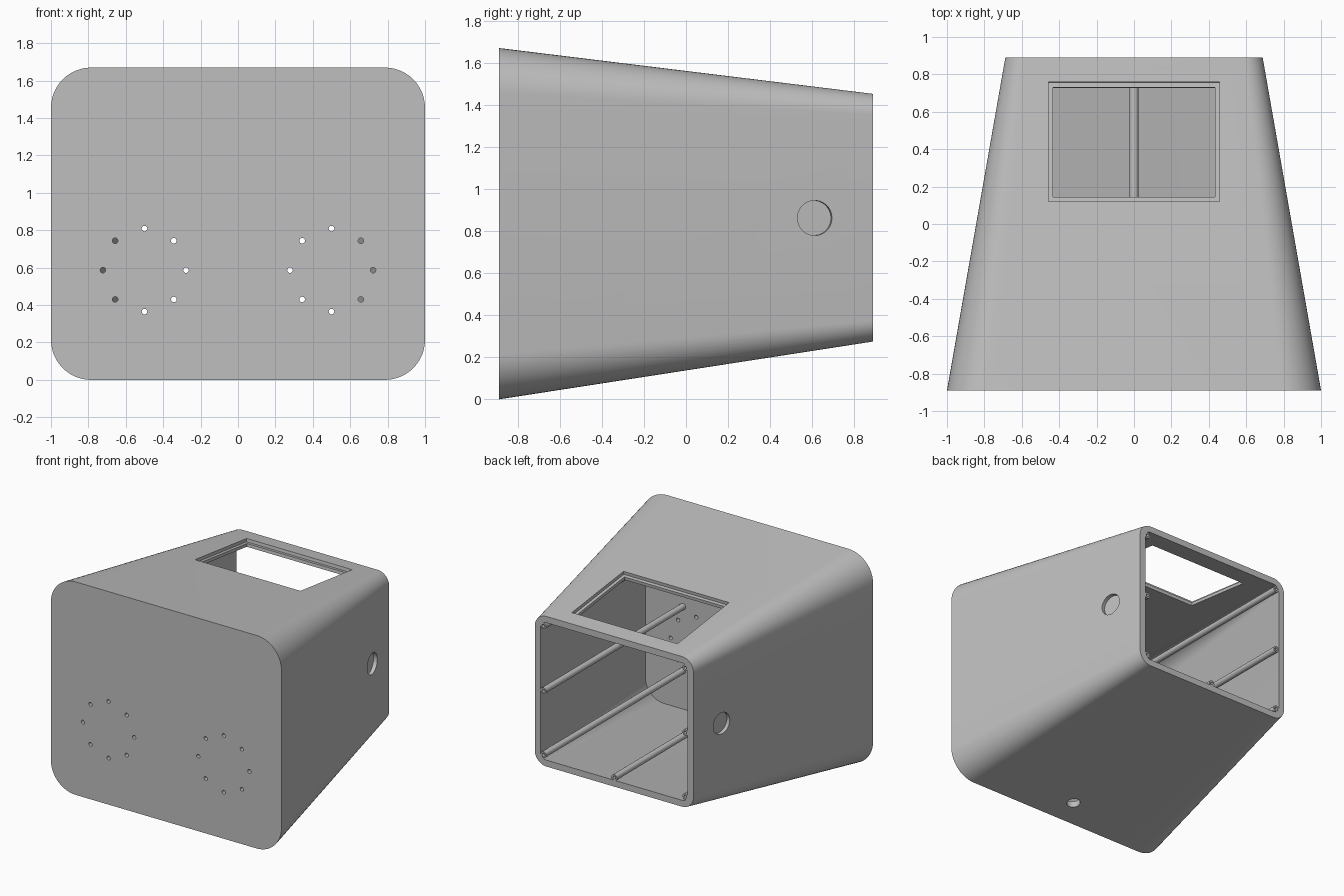
import bpy, bmesh, math
from mathutils import Vector, Matrix

if "Cube" in bpy.data.objects:
    bpy.data.objects.remove(bpy.data.objects["Cube"])

grey = bpy.data.materials.new("light grey")
grey.diffuse_color = (0.52, 0.52, 0.52, 1)
grey.use_nodes = True
grey.node_tree.nodes["Principled BSDF"].inputs["Base Color"].default_value = grey.diffuse_color
Y0, Y1 = -0.89, 0.89
WALL = 0.05


def finish(name, bm):
    bmesh.ops.recalc_face_normals(bm, faces=bm.faces)
    me = bpy.data.meshes.new(name)
    bm.to_mesh(me)
    bm.free()
    ob = bpy.data.objects.new(name, me)
    bpy.context.collection.objects.link(ob)
    me.materials.append(grey)
    return ob


def section(y, inset):
    """Rounded rectangle of the tapered body at depth y."""
    t = (y - Y0) / (Y1 - Y0)
    w = 1 - 0.312 * t - inset
    lo, hi = 0.275 * t + inset, 1.67 - 0.218 * t - inset
    r = 0.215 - 0.115 * t - inset
    pts = []
    for i, (sx, cz) in enumerate([(1, hi - r), (-1, hi - r), (-1, lo + r), (1, lo + r)]):
        for k in range(13):
            a = math.pi / 2 * (i + k / 12)
            pts.append(Vector((sx * (w - r) + r * math.cos(a), y, cz + r * math.sin(a))))
    return pts


def loft(name, ya, yb, inset):
    bm = bmesh.new()
    a, b = [[bm.verts.new(p) for p in section(y, inset)] for y in (ya, yb)]
    n = len(a)
    for i in range(n):
        bm.faces.new((a[i], a[(i + 1) % n], b[(i + 1) % n], b[i]))
    bm.faces.new(a)
    bm.faces.new(b)
    return finish(name, bm)


def drill(name, centre, axis, r, depth, segs=32):
    """Cylinder cutter centred on a point, along an axis."""
    bm = bmesh.new()
    m = Matrix.Translation(centre) @ Vector(axis).to_track_quat('Z', 'Y').to_matrix().to_4x4()
    bmesh.ops.create_cone(bm, cap_ends=True, segments=segs, radius1=r, radius2=r,
                          depth=depth, matrix=m)
    return finish(name, bm)


def block(name, centre, size, tilt):
    bm = bmesh.new()
    m = Matrix.Translation(centre) @ Matrix.Rotation(tilt, 4, 'X') @ Matrix.Diagonal((*size, 1))
    bmesh.ops.create_cube(bm, size=1, matrix=m)
    return finish(name, bm)


# Tapered shell, open at the back
body = loft("housing", Y0, Y1, 0)
cutters = [loft("cavity_cutter", Y0 + WALL, Y1 + 0.05, WALL)]

# Window in the sloping top, with a shallow stepped rim
slope = -math.atan(0.218 / 1.78)
top = Vector((0, 0.44, 1.67 - 0.218 * (0.44 - Y0) / 1.78))
cutters.append(block("window_cutter", top, (0.866, 0.59, 0.3), slope))
cutters.append(block("window_rim_cutter", top, (0.915, 0.645, 0.05), slope))

# Round side sockets and the hole in the floor
for s in (-1, 1):
    cutters.append(drill("side_socket_cutter", (s * 0.737, 0.612, 0.862),
                         (s, 0.175, 0), 0.083, 0.06, 48))
cutters.append(drill("floor_hole_cutter", (0, -0.69, 0.03), (0, -0.153, 1), 0.05, 0.2))

# Two rings of small holes in the front
for s in (-1, 1):
    for k in range(8):
        a = k * math.pi / 4
        cutters.append(drill("front_hole_cutter",
                             (s * 0.5 + 0.222 * math.cos(a), Y0, 0.587 + 0.222 * math.sin(a)),
                             (0, 1, 0), 0.015, 0.2, 16))

for c in cutters:
    mod = body.modifiers.new(c.name, 'BOOLEAN')
    mod.operation, mod.solver, mod.object = 'DIFFERENCE', 'EXACT', c
    bpy.context.view_layer.objects.active = body
    bpy.ops.object.modifier_apply(modifier=mod.name)
    bpy.data.objects.remove(c)

# Long screw posts with a bore in the rear end
parts = [body]
PROFILE = [(0, -0.86), (0.024, -0.86), (0.024, 0.888), (0.012, 0.888), (0.012, 0.78), (0, 0.78)]
spots = [(s * 0.615, z) for s in (-1, 1) for z in (0.36, 0.862, 1.37)] + [(0, 0.345)]
for x, z in spots:
    bm = bmesh.new()
    vs = [bm.verts.new((x + r, y, z)) for r, y in PROFILE]
    edges = [bm.edges.new(p) for p in zip(vs, vs[1:])]
    bmesh.ops.spin(bm, geom=vs + edges, cent=(x, 0, z), axis=(0, 1, 0),
                   angle=math.tau, steps=24)
    bmesh.ops.remove_doubles(bm, verts=bm.verts, dist=1e-5)
    parts.append(finish("screw_post", bm))

for ob in parts:
    bpy.ops.object.select_all(action='DESELECT')
    ob.select_set(True)
    bpy.context.view_layer.objects.active = ob
    bpy.ops.object.shade_smooth_by_angle(angle=math.radians(30))
